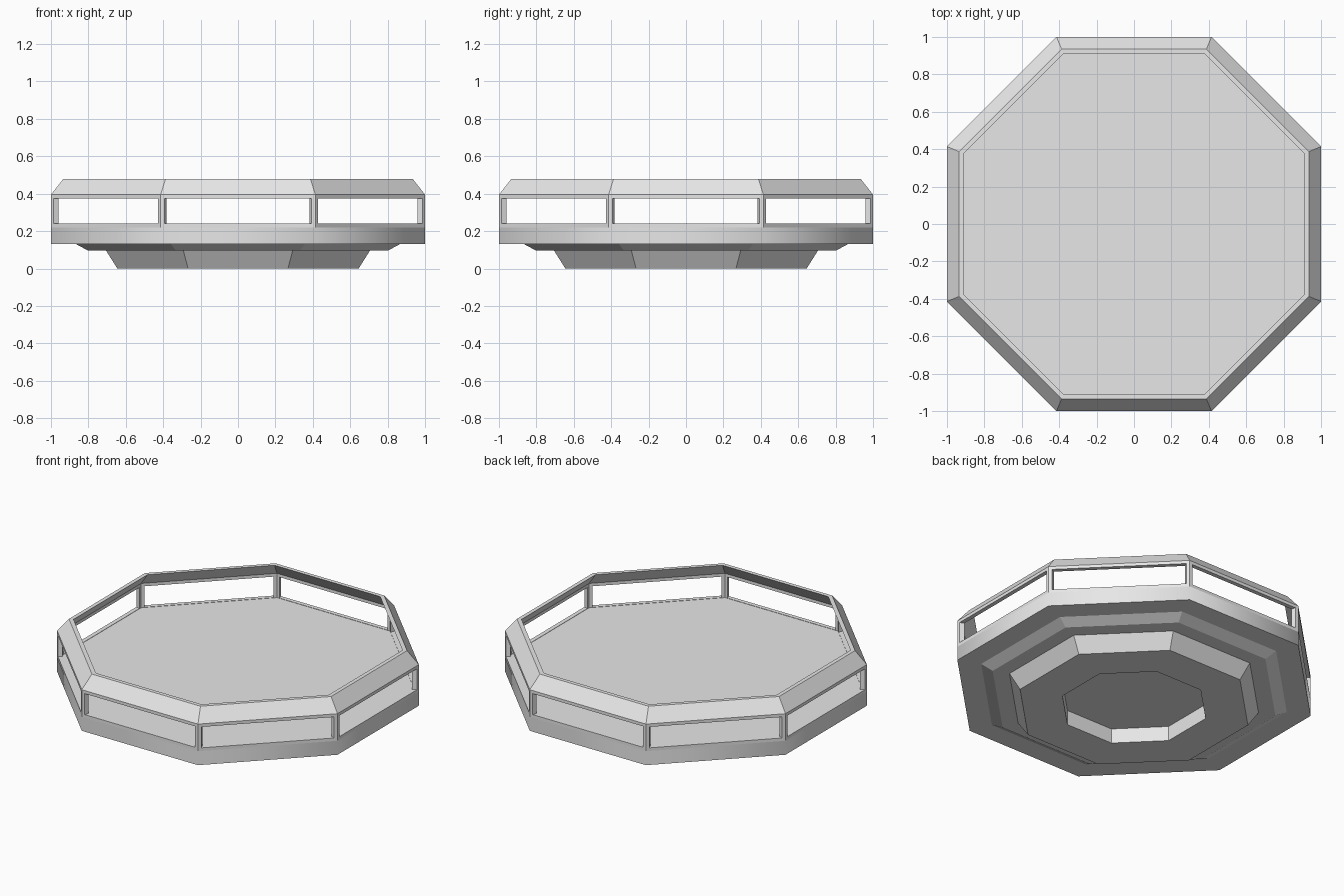
import bpy, bmesh, math

SIDES = 8
INNER = 0.973  # inner wall size relative to the outer wall

cube = bpy.data.objects.get("Cube")
if cube:
    bpy.data.objects.remove(cube, do_unlink=True)

grey = bpy.data.materials.new("light grey")
grey.use_nodes = True
grey.diffuse_color = (0.8, 0.8, 0.8, 1)
shader = next(n for n in grey.node_tree.nodes if n.type == 'BSDF_PRINCIPLED')
shader.inputs["Base Color"].default_value = (0.8, 0.8, 0.8, 1)


def ring(bm, apothem, z):
    """Octagon of vertices with its flat sides facing the axes."""
    r = apothem / math.cos(math.pi / SIDES)
    angles = [math.tau * (i + 0.5) / SIDES for i in range(SIDES)]
    return [bm.verts.new((r * math.cos(a), r * math.sin(a), z)) for a in angles]


def loft(bm, profile):
    """Join octagons of (apothem, height) and return the rings and face bands."""
    rings = [ring(bm, a, z) for a, z in profile]
    bands = []
    for low, high in zip(rings, rings[1:]):
        bands.append([bm.faces.new((low[i], low[(i + 1) % SIDES],
                                    high[(i + 1) % SIDES], high[i]))
                      for i in range(SIDES)])
    return rings, bands


def finish(bm, name):
    bmesh.ops.recalc_face_normals(bm, faces=bm.faces[:])
    mesh = bpy.data.meshes.new(name)
    bm.to_mesh(mesh)
    bm.free()
    mesh.materials.append(grey)
    obj = bpy.data.objects.new(name, mesh)
    bpy.context.collection.objects.link(obj)
    return obj


# Hull: recessed foot, stepped underside, outer band and floor
bm = bmesh.new()
rings, bands = loft(bm, [(0.405, 0.095), (0.405, 0), (0.645, 0), (0.705, 0.095),
                         (0.80, 0.095), (0.865, 0.13), (1, 0.13), (1, 0.22),
                         (INNER, 0.22), (INNER, 0.238)])
bm.faces.new(rings[0])
bm.faces.new(rings[-1])
# Only the outer band is smooth around its corners
outer_band = set(bands[6])
for face in outer_band:
    face.smooth = True
for edge in bm.edges:
    edge.smooth = all(f in outer_band for f in edge.link_faces)
finish(bm, "hull")

# Railing: window wall with a rim that leans inwards
bm = bmesh.new()
rings, bands = loft(bm, [(1, 0.22), (1, 0.395), (0.935, 0.478)])
bm.normal_update()
bmesh.ops.inset_individual(bm, faces=bands[0], thickness=0.02, use_even_offset=True)
bmesh.ops.delete(bm, geom=bands[0], context='FACES_ONLY')

# Inner skin, scaled towards the middle and joined at every open edge
open_edges = [e for e in bm.edges if len(e.link_faces) == 1]
outer_faces = bm.faces[:]
inner = {}
for v in bm.verts[:]:
    inner[v] = bm.verts.new((v.co.x * INNER, v.co.y * INNER, v.co.z))
for face in outer_faces:
    bm.faces.new([inner[v] for v in reversed(face.verts)])
for edge in open_edges:
    a, b = edge.verts
    bm.faces.new((a, b, inner[b], inner[a]))
finish(bm, "window_railing")
